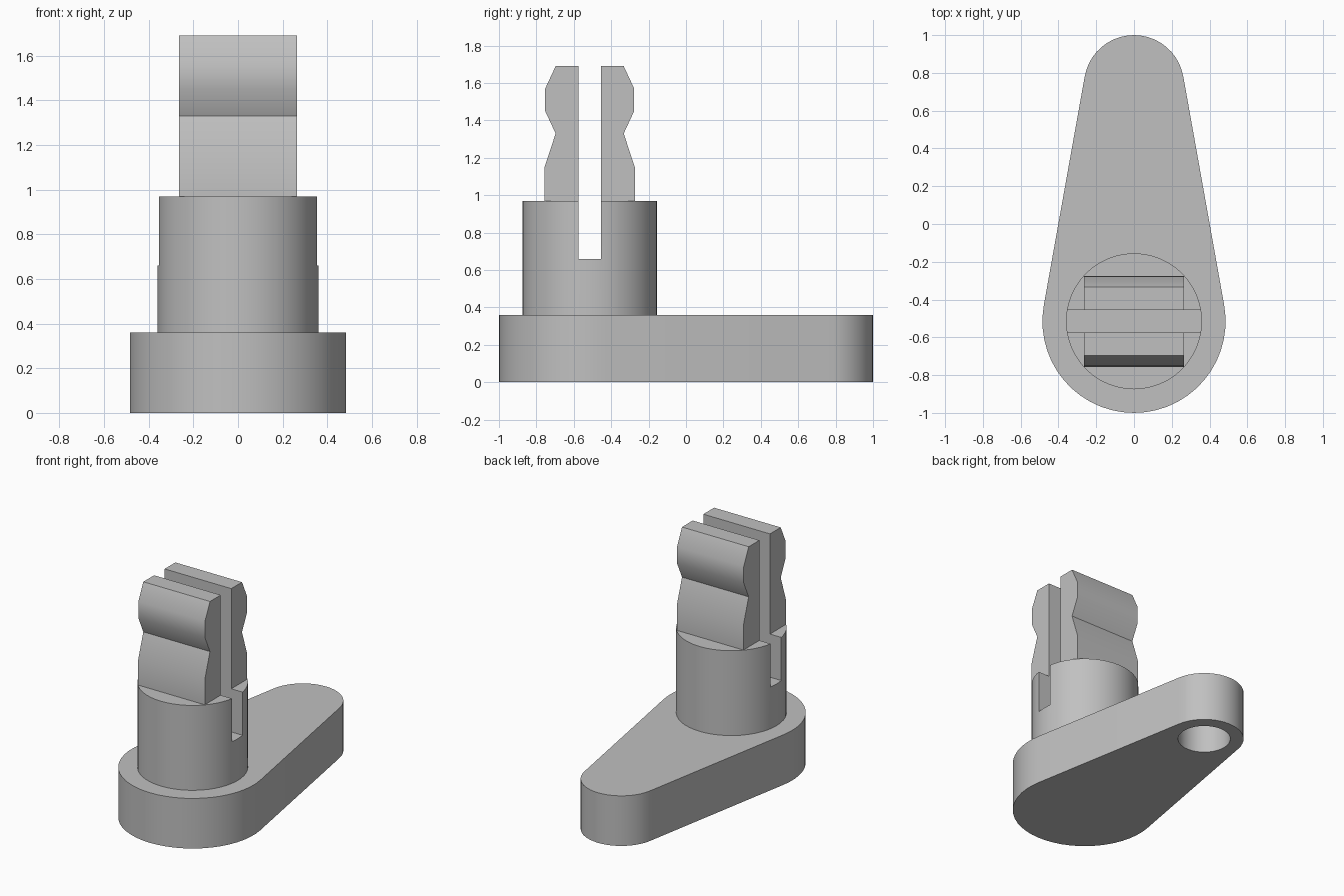
import bpy
import bmesh
from math import asin, cos, sin, pi, radians
from mathutils import Vector

cube = bpy.data.objects.get("Cube")
if cube:
    bpy.data.objects.remove(cube, do_unlink=True)

# Single grey finish
GREY = (0.53, 0.53, 0.53, 1.0)
grey = bpy.data.materials.new("plain grey")
grey.use_nodes = True
grey.diffuse_color = GREY
grey.node_tree.nodes["Principled BSDF"].inputs["Base Color"].default_value = GREY

# Main dimensions
PIVOT_Y, PIVOT_R = -0.515, 0.485
TIP_Y, TIP_R = 0.735, 0.265
PLATE_TOP, STEM_TOP = 0.36, 0.97
STEM_R, SLOT_HALF, PRONG_HALF = 0.36, 0.06, 0.265


def arc(cy, r, start, end, steps):
    """Points along an arc centred on x = 0."""
    angles = [start + (end - start) * i / steps for i in range(steps + 1)]
    return [(r * cos(a), cy + r * sin(a)) for a in angles]


def prism(name, outline, low, high, axis="z"):
    """Extrude a closed outline along z, or a (y, z) outline along x."""
    bm = bmesh.new()
    place = (lambda u, v: (u, v, low)) if axis == "z" else (lambda u, v: (low, u, v))
    direction = Vector((0, 0, 1)) if axis == "z" else Vector((1, 0, 0))
    face = bm.faces.new([bm.verts.new(place(u, v)) for u, v in outline])
    moved = bmesh.ops.extrude_face_region(bm, geom=[face])["geom"]
    verts = [g for g in moved if isinstance(g, bmesh.types.BMVert)]
    bmesh.ops.translate(bm, verts=verts, vec=direction * (high - low))
    bmesh.ops.recalc_face_normals(bm, faces=bm.faces)
    mesh = bpy.data.meshes.new(name)
    bm.to_mesh(mesh)
    bm.free()
    mesh.materials.append(grey)
    obj = bpy.data.objects.new(name, mesh)
    bpy.context.collection.objects.link(obj)
    return obj


def activate(obj):
    bpy.ops.object.select_all(action="DESELECT")
    obj.select_set(True)
    bpy.context.view_layer.objects.active = obj


def cut(obj, cutter):
    """Subtract the cutter, then remove it."""
    cutter.hide_render = True
    mod = obj.modifiers.new("cut", "BOOLEAN")
    mod.operation = "DIFFERENCE"
    mod.solver = "EXACT"
    mod.object = cutter
    activate(obj)
    bpy.ops.object.modifier_apply(modifier=mod.name)
    bpy.data.objects.remove(cutter, do_unlink=True)


def circle(cy, r, sides=48):
    return arc(cy, r, 0, 2 * pi, sides)[:-1]


# Tapered arm with a blind hole underneath the narrow end
tilt = asin((PIVOT_R - TIP_R) / (TIP_Y - PIVOT_Y))
outline = arc(TIP_Y, TIP_R, tilt, pi - tilt, 20)
outline += arc(PIVOT_Y, PIVOT_R, pi - tilt, 2 * pi + tilt, 28)
arm = prism("arm", outline, 0, PLATE_TOP)
cut(arm, prism("hole_cutter", circle(TIP_Y, 0.176), -0.1, 0.24))

# Round stem split by a slot
stem = prism("stem", circle(PIVOT_Y, STEM_R), PLATE_TOP, STEM_TOP)
slot = [(PIVOT_Y + s * SLOT_HALF, z) for s, z in ((-1, 0.66), (1, 0.66), (1, 1.2), (-1, 1.2))]
cut(stem, prism("slot_cutter", slot, -0.5, 0.5, "x"))

# Pair of snap prongs, mirrored about the slot
profile = [(SLOT_HALF, STEM_TOP), (0.241, STEM_TOP), (0.241, 1.15), (0.182, 1.33),
           (0.238, 1.45), (0.238, 1.57), (0.182, 1.69), (SLOT_HALF, 1.69)]
parts = [arm, stem]
for name, side in (("front_prong", -1), ("back_prong", 1)):
    points = [(PIVOT_Y + side * y, z) for y, z in profile]
    parts.append(prism(name, points, -PRONG_HALF, PRONG_HALF, "x"))

# Smooth the curved walls, keep the hard edges
for part in parts:
    activate(part)
    bpy.ops.object.shade_smooth_by_angle(angle=radians(30))
